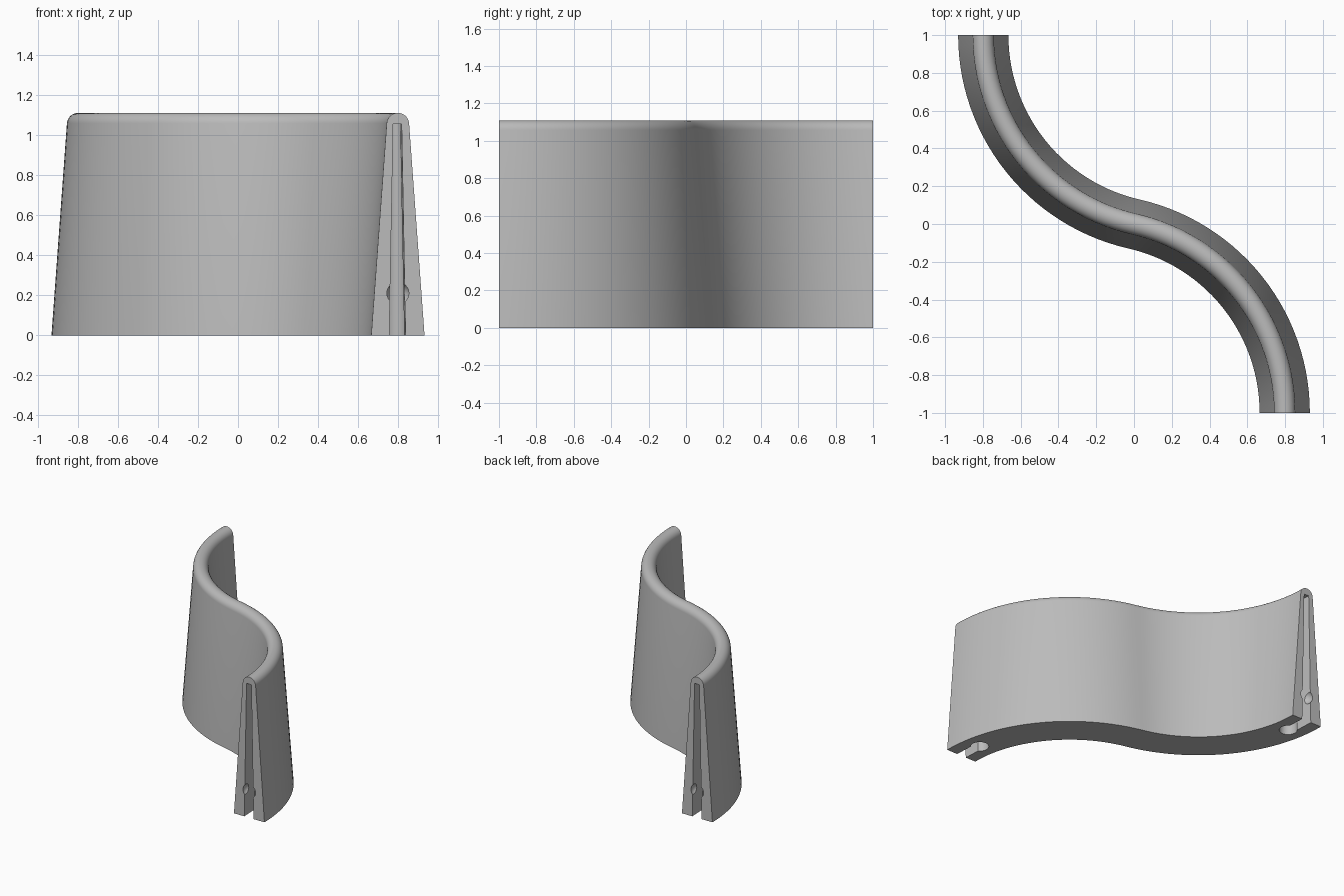
import bpy, bmesh, math
from mathutils import Matrix, Vector

cube = bpy.data.objects.get("Cube")
if cube:
    bpy.data.objects.remove(cube, do_unlink=True)

HEIGHT, R_TOP, HALF_BASE = 1.11, 0.056, 0.133
END_X, END_Y = 0.798, 1.0
R = (END_X ** 2 + END_Y ** 2) / (2 * END_X)      # bend radius of each half
SWEEP = math.asin(END_Y / R)
SLOT_TOP = 1.055

grey = bpy.data.materials.new("light_grey")
grey.use_nodes = True
grey.diffuse_color = (0.5, 0.5, 0.5, 1)
grey.node_tree.nodes["Principled BSDF"].inputs["Base Color"].default_value = (0.5, 0.5, 0.5, 1)


def make_object(name, bm):
    bmesh.ops.recalc_face_normals(bm, faces=bm.faces)
    mesh = bpy.data.meshes.new(name)
    bm.to_mesh(mesh)
    bm.free()
    mesh.materials.append(grey)
    obj = bpy.data.objects.new(name, mesh)
    bpy.context.collection.objects.link(obj)
    return obj


def front_arc(a):
    """Point and outward normal on the front bend, a = 0 at the front end."""
    n = Vector((math.cos(a), math.sin(a), 0))
    return Vector((END_X - R, -END_Y, 0)) + n * R, n


# Wall: tapered, round-topped section swept along an S path
zc = HEIGHT - R_TOP
tilt = math.atan2(HALF_BASE - R_TOP, zc)
profile = [(HALF_BASE, 0)]
for i in range(17):
    a = tilt + (math.pi - 2 * tilt) * i / 16
    profile.append((R_TOP * math.cos(a), zc + R_TOP * math.sin(a)))
profile.append((-HALF_BASE, 0))

STEPS = 28
stations = [front_arc(SWEEP * i / STEPS) for i in range(STEPS + 1)]
stations += [(-p, n) for p, n in reversed(stations[:-1])]

bm = bmesh.new()
rings = [[bm.verts.new(p + n * w + Vector((0, 0, z))) for w, z in profile]
         for p, n in stations]
for r0, r1 in zip(rings, rings[1:]):
    for j in range(len(profile)):
        k = (j + 1) % len(profile)
        bm.faces.new((r0[j], r0[k], r1[k], r1[j]))
bm.faces.new(rings[0])
bm.faces.new(rings[-1])
wall = make_object("curved_wall", bm)


# Connector cutters: tapered neck, tapered round socket and a ball catch
def neck():
    bm = bmesh.new()
    bmesh.ops.create_cube(bm, size=1)
    for v in bm.verts:
        top = v.co.z > 0
        half = 0.021 if top else 0.041
        v.co = Vector((END_X + math.copysign(half, v.co.x) - (0.01 if v.co.y > 0 else 0),
                       -0.83 if v.co.y > 0 else -1.05,
                       SLOT_TOP if top else -0.02))
    return bm


def socket():
    bm = bmesh.new()
    p, _ = front_arc(0.19 / R)
    bmesh.ops.create_cone(bm, cap_ends=True, segments=32, radius1=0.066, radius2=0.034,
                          depth=SLOT_TOP + 0.02,
                          matrix=Matrix.Translation(p + Vector((0, 0, SLOT_TOP / 2 - 0.01))))
    return bm


def catch():
    bm = bmesh.new()
    bmesh.ops.create_uvsphere(bm, u_segments=24, v_segments=12, radius=0.057,
                              matrix=Matrix.Translation((END_X, -0.985, 0.21)))
    return bm


bpy.context.view_layer.objects.active = wall
for turn in (0, math.pi):
    for build in (neck, socket, catch):
        bm = build()
        bmesh.ops.rotate(bm, verts=bm.verts, cent=(0, 0, 0), matrix=Matrix.Rotation(turn, 3, 'Z'))
        cutter = make_object("slot_cutter", bm)
        cutter.hide_render = True
        mod = wall.modifiers.new("slot", 'BOOLEAN')
        mod.operation, mod.solver, mod.object = 'DIFFERENCE', 'EXACT', cutter
        bpy.ops.object.modifier_apply(modifier=mod.name)
        bpy.data.objects.remove(cutter, do_unlink=True)

bpy.ops.object.select_all(action='DESELECT')
wall.select_set(True)
bpy.ops.object.shade_smooth_by_angle(angle=math.radians(30))
